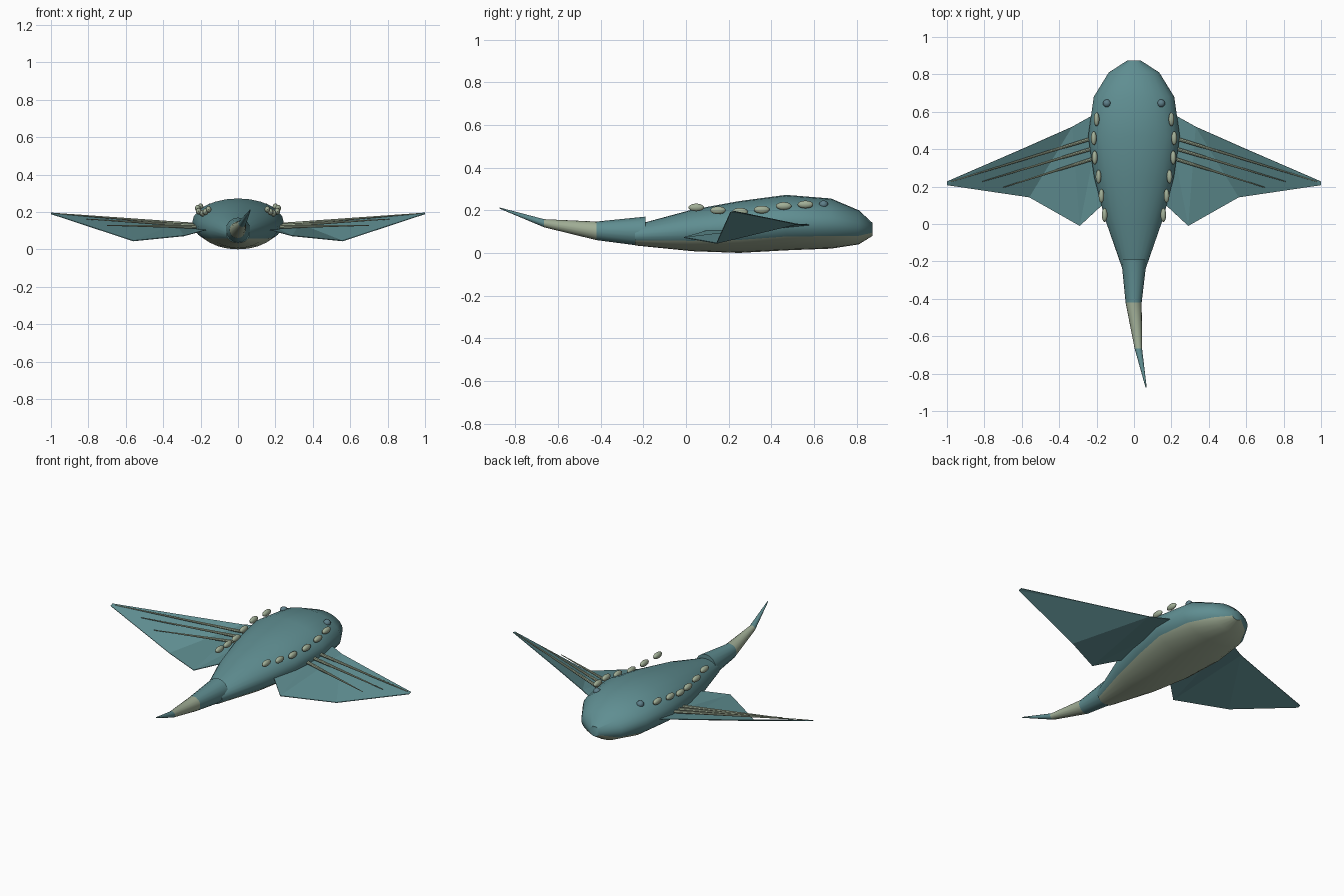
import bpy, bmesh, math
from mathutils import Vector

old = bpy.data.objects.get("Cube")
if old:
    bpy.data.objects.remove(old, do_unlink=True)


def material(name, rgb):
    m = bpy.data.materials.new(name)
    m.use_nodes = True
    m.diffuse_color = (*rgb, 1)
    m.node_tree.nodes["Principled BSDF"].inputs["Base Color"].default_value = (*rgb, 1)
    return m


TEAL = material("teal_skin", (0.115, 0.27, 0.285))
PALE = material("pale_sage", (0.36, 0.43, 0.31))
EYE = material("eye_grey_blue", (0.11, 0.21, 0.25))


def finish(bm, name, mats, smooth=True):
    bmesh.ops.recalc_face_normals(bm, faces=bm.faces)
    mesh = bpy.data.meshes.new(name)
    bm.to_mesh(mesh)
    bm.free()
    ob = bpy.data.objects.new(name, mesh)
    bpy.context.collection.objects.link(ob)
    for m in mats:
        mesh.materials.append(m)
    if smooth:
        bpy.ops.object.select_all(action="DESELECT")
        ob.select_set(True)
        bpy.context.view_layer.objects.active = ob
        bpy.ops.object.shade_smooth_by_angle(angle=math.radians(40))
    return ob


def loft(name, rings, sides, rule):
    """Rings are (y, centre x, half width, bottom z, top z)."""
    bm = bmesh.new()
    loops = []
    for y, cx, hw, low, top in rings:
        loop = []
        for i in range(sides):
            a = math.tau * i / sides
            z = (low + top) / 2 + (top - low) / 2 * math.sin(a)
            loop.append(bm.verts.new((cx + hw * math.cos(a), y, z)))
        loops.append(loop)
    for r, (a, b) in enumerate(zip(loops, loops[1:])):
        for i in range(sides):
            j = (i + 1) % sides
            f = bm.faces.new((a[i], a[j], b[j], b[i]))
            f.material_index = rule(r, math.sin(math.tau * (i + 0.5) / sides))
    bm.faces.new(loops[0])
    bm.faces.new(loops[-1])
    return finish(bm, name, [TEAL, PALE])


# Body with a pale belly on its lower faces
loft("body", [
    (0.875, 0, 0.035, 0.08, 0.14),
    (0.81, 0, 0.135, 0.04, 0.20),
    (0.68, 0, 0.215, 0.02, 0.255),
    (0.47, 0, 0.245, 0.012, 0.272),
    (0.25, 0, 0.213, 0, 0.243),
    (0.03, 0, 0.156, 0.008, 0.203),
    (-0.24, 0, 0.062, 0.035, 0.13),
], 24, lambda r, s: int(s < -0.5))

# Tail: teal, pale band, teal tip
loft("tail", [
    (-0.19, 0, 0.068, 0.03, 0.17),
    (-0.42, -0.002, 0.043, 0.06, 0.147),
    (-0.665, 0.023, 0.02, 0.12, 0.158),
    (-0.875, 0.065, 0.003, 0.208, 0.213),
], 16, lambda r, s: int(r == 1))


def fin(side, sx):
    """Thin swept sheet of paired leading and trailing points."""
    pairs = [
        ((0.17, 0.61, 0.13), (0.15, 0.12, 0.11)),
        ((0.33, 0.52, 0.135), (0.29, -0.01, 0.072)),
        ((0.60, 0.40, 0.16), (0.56, 0.143, 0.045)),
        ((1.0, 0.227, 0.195), (1.0, 0.208, 0.19)),
    ]
    bm = bmesh.new()
    rows = [[bm.verts.new((sx * x, y, z)) for x, y, z in p] for p in pairs]
    for a, b in zip(rows, rows[1:]):
        bm.faces.new((a[0], b[0], b[1]))
        bm.faces.new((a[0], b[1], a[1]))
    ob = finish(bm, side + "_fin", [TEAL], smooth=False)
    mod = ob.modifiers.new("thickness", "SOLIDIFY")
    mod.thickness = 0.004
    mod.offset = 0


def rib(name, start, end):
    """Slender tapered spine between two points."""
    a, b = Vector(start), Vector(end)
    bm = bmesh.new()
    bmesh.ops.create_cone(bm, cap_ends=True, segments=8, radius1=0.01,
                          radius2=0.002, depth=(b - a).length)
    bm.transform((b - a).to_track_quat("Z", "Y").to_matrix().to_4x4())
    bmesh.ops.translate(bm, verts=bm.verts, vec=(a + b) / 2)
    finish(bm, name, [PALE])


def ellipsoid(name, centre, radii, mat):
    bm = bmesh.new()
    bmesh.ops.create_uvsphere(bm, u_segments=16, v_segments=10, radius=1)
    bmesh.ops.scale(bm, verts=bm.verts, vec=radii)
    bmesh.ops.translate(bm, verts=bm.verts, vec=centre)
    finish(bm, name, [mat])


ribs = [
    ((0.20, 0.465, 0.13), (0.98, 0.226, 0.193)),
    ((0.20, 0.41, 0.125), (0.81, 0.227, 0.162)),
    ((0.20, 0.355, 0.12), (0.70, 0.195, 0.128)),
]
spots = [
    (0.20, 0.56, 0.227), (0.215, 0.458, 0.22), (0.21, 0.355, 0.203),
    (0.19, 0.253, 0.193), (0.174, 0.15, 0.20), (0.157, 0.048, 0.213),
]

# Mirrored parts
for side, sx in (("left", 1), ("right", -1)):
    fin(side, sx)
    for n, (a, b) in enumerate(ribs, 1):
        rib(f"{side}_fin_rib_{n}", (sx * a[0], *a[1:]), (sx * b[0], *b[1:]))
    for n, (x, y, z) in enumerate(spots, 1):
        ellipsoid(f"{side}_spot_{n}", (sx * x, y, z), (0.015, 0.037, 0.018), PALE)
    ellipsoid(side + "_eye", (sx * 0.145, 0.645, 0.227), (0.021, 0.021, 0.019), EYE)
